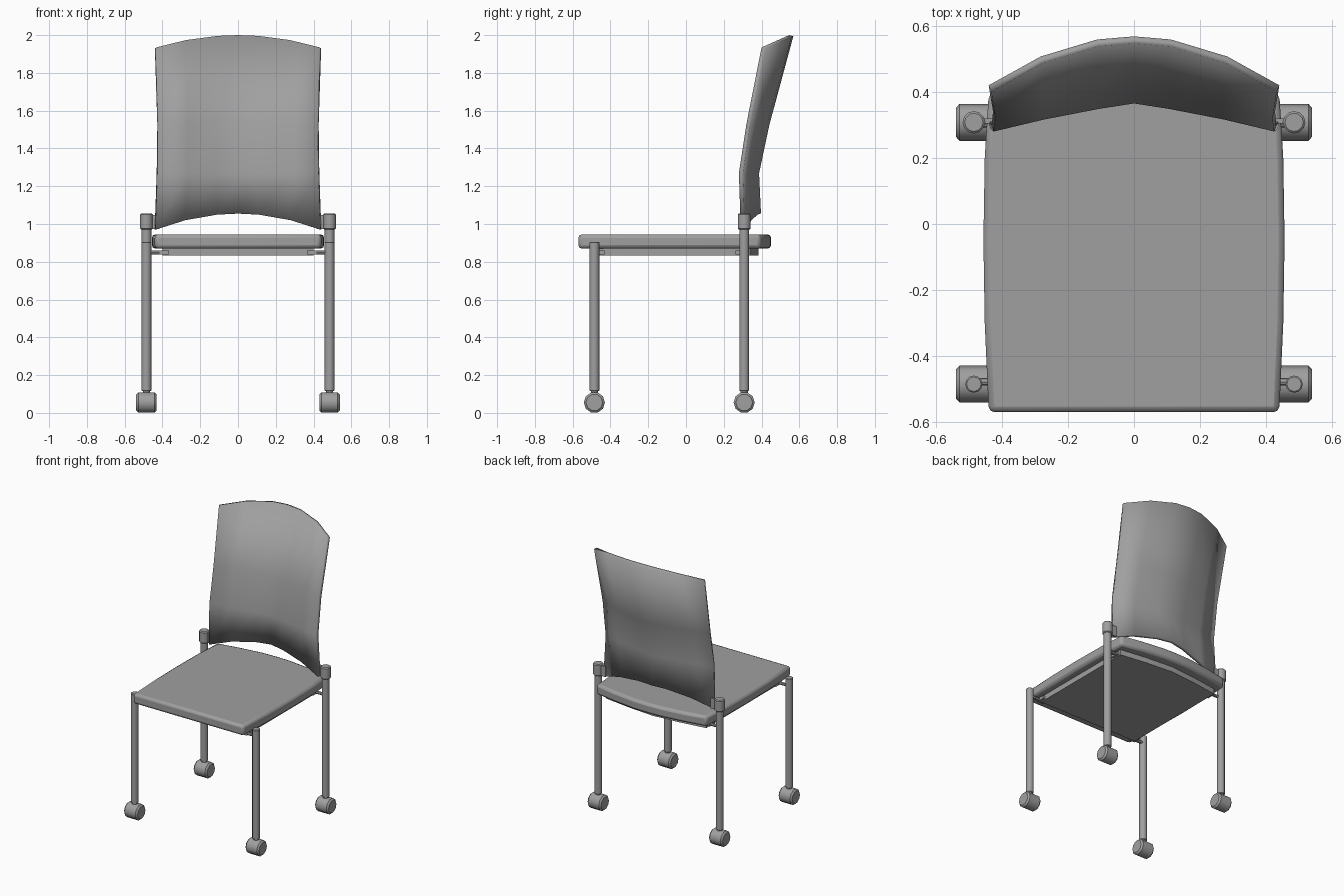
import bpy, bmesh, math
from mathutils import Matrix

if "Cube" in bpy.data.objects:
    bpy.data.objects.remove(bpy.data.objects["Cube"])

grey = bpy.data.materials.new("plain_grey")
grey.use_nodes = True
grey.diffuse_color = (0.35, 0.35, 0.35, 1)
grey.node_tree.nodes["Principled BSDF"].inputs["Base Color"].default_value = (0.35, 0.35, 0.35, 1)


def finish(name, bm, bevel=0, segments=1, angle=35):
    """Turn a bmesh into a named, shaded object with an optional edge bevel."""
    bmesh.ops.recalc_face_normals(bm, faces=bm.faces)
    mesh = bpy.data.meshes.new(name)
    bm.to_mesh(mesh)
    bm.free()
    mesh.materials.append(grey)
    obj = bpy.data.objects.new(name, mesh)
    bpy.context.collection.objects.link(obj)
    bpy.ops.object.select_all(action="DESELECT")
    obj.select_set(True)
    bpy.context.view_layer.objects.active = obj
    bpy.ops.object.shade_smooth_by_angle(angle=math.radians(angle))
    if bevel:
        mod = obj.modifiers.new("soft_edges", "BEVEL")
        mod.width, mod.segments = bevel, segments
        mod.limit_method, mod.angle_limit = "ANGLE", math.radians(50)
    return obj


def slab(name, half, z0, z1, bevel=0, segments=1):
    """Extrude a plan outline, given for +x from front to back and mirrored."""
    outline = half + [(-x, y) for x, y in reversed(half) if x > 0]
    bm = bmesh.new()
    face = bm.faces.new([bm.verts.new((x, y, z0)) for x, y in outline])
    top = bmesh.ops.extrude_face_region(bm, geom=[face])["geom"]
    bmesh.ops.translate(bm, vec=(0, 0, z1 - z0),
                        verts=[v for v in top if isinstance(v, bmesh.types.BMVert)])
    return finish(name, bm, bevel, segments)


def cylinder(name, centre, radius, length, axis="Z", sides=12, bevel=0):
    turn = Matrix.Rotation(math.pi / 2, 4, "Y") if axis == "X" else Matrix()
    bm = bmesh.new()
    bmesh.ops.create_cone(bm, cap_ends=True, segments=sides, radius1=radius, radius2=radius,
                          depth=length, matrix=Matrix.Translation(centre) @ turn)
    return finish(name, bm, bevel, angle=40)


def box(name, centre, size):
    bm = bmesh.new()
    bmesh.ops.create_cube(bm, matrix=Matrix.Translation(centre) @ Matrix.Diagonal((*size, 1)))
    return finish(name, bm)


# Cushion and the panel below it, both with a bowed rear edge
slab("seat", [(0.44, -0.57), (0.452, -0.3), (0.456, -0.05), (0.452, 0.2), (0.44, 0.395),
              (0.28, 0.425), (0.11, 0.447), (0, 0.45)], 0.87, 0.945, 0.018, 2)
slab("seat_support", [(0.4, -0.47), (0.4, 0.34), (0.2, 0.368), (0, 0.385)], 0.832, 0.872)

# Curved backrest: each row is edge y, centre bulge, edge z, centre rise, half width, roundness
rows = [(0.29, 0.085, 0.97, 0.085, 0.436, 0.3),
        (0.28, 0.085, 1.27, 0, 0.425, 0.3),
        (0.32, 0.1, 1.53, 0, 0.42, 0.6),
        (0.4, 0.147, 1.935, 0.065, 0.432, 1)]
columns = [-1, -0.64, -0.25, 0, 0.25, 0.64, 1]
bm = bmesh.new()
grid = []
for y, bulge, z, rise, width, roundness in rows:
    line = []
    for u in columns:
        arch = 1 - u * u
        bow = roundness * arch + (1 - roundness) * (1 - abs(u))
        line.append(bm.verts.new((u * width, y + bulge * bow, z + rise * arch)))
    grid.append(line)
for low, high in zip(grid, grid[1:]):
    for i in range(len(columns) - 1):
        bm.faces.new((low[i], low[i + 1], high[i + 1], high[i]))
backrest = finish("backrest", bm)
if backrest.data.polygons[0].normal.y > 0:
    backrest.data.flip_normals()
shell = backrest.modifiers.new("thickness", "SOLIDIFY")
shell.thickness, shell.offset = 0.022, -1

# Legs, casters and brackets on both sides
leg_x = 0.485
for side, s in (("left", 1), ("right", -1)):
    for end, y, top in (("front", -0.485, 0.905), ("rear", 0.308, 0.98)):
        part = f"{end}_{side}"
        x = s * leg_x
        cylinder(part + "_leg", (x, y, (0.115 + top) / 2), 0.026, top - 0.115, bevel=0.004)
        cylinder(part + "_caster_stem", (x, y, 0.1), 0.019, 0.04)
        cylinder(part + "_caster", (x, y, 0.055), 0.056, 0.108, "X", 10, 0.011)
        cylinder(part + "_bracket", (s * 0.435, y * 0.985, 0.85), 0.011, 0.1, "X", 8)
        box(part + "_bracket_foot", (s * 0.39, y * 0.95, 0.85), (0.05, 0.06, 0.022))
    # Sleeves that hold the backrest
    cylinder(f"{side}_sleeve", (s * leg_x, 0.308, 1.013), 0.034, 0.085, bevel=0.006)
    box(f"{side}_backrest_clip", (s * 0.442, 0.312, 1.01), (0.045, 0.014, 0.075))
